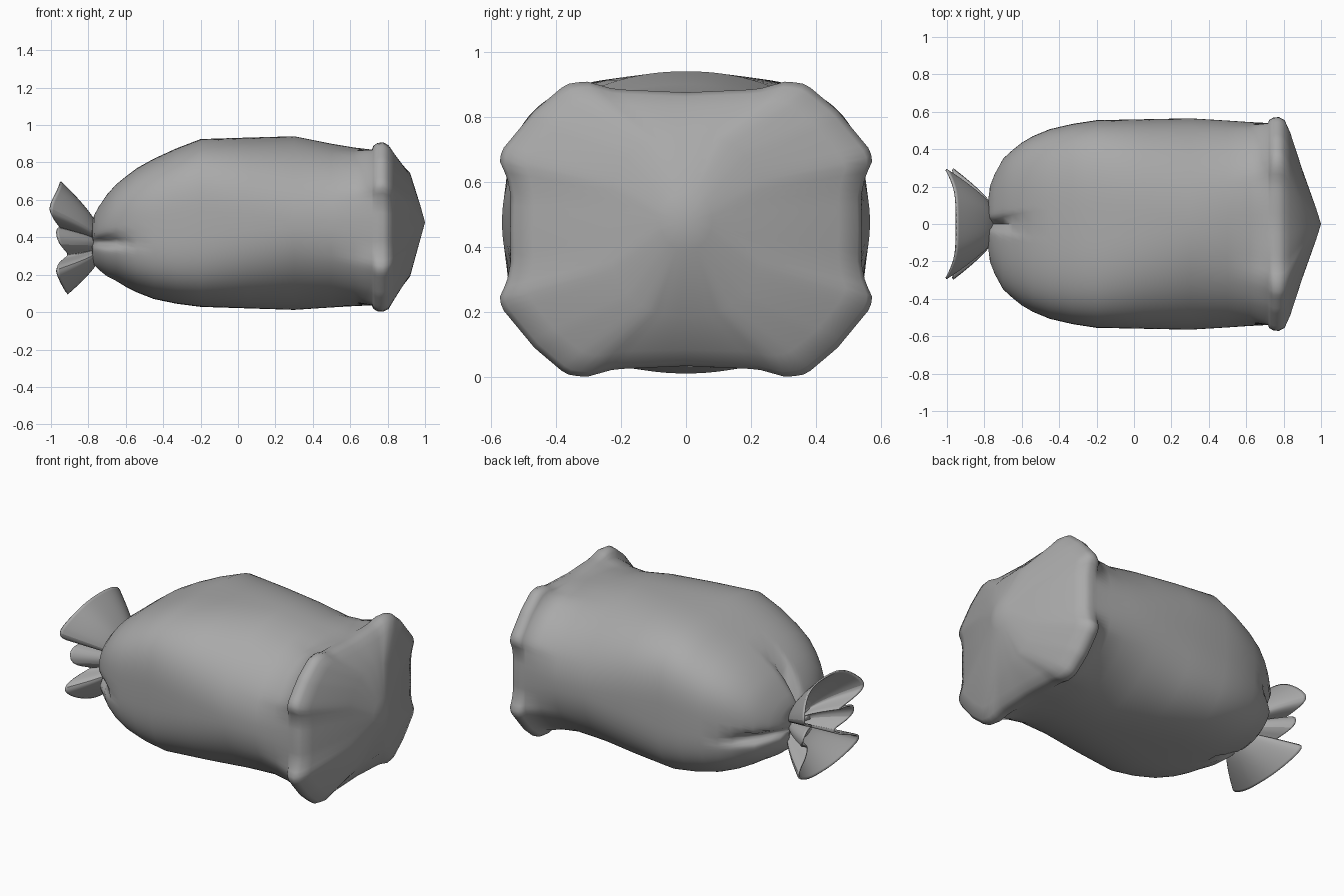
import bpy, bmesh, math
from mathutils import Vector

cube = bpy.data.objects.get("Cube")
if cube:
    bpy.data.objects.remove(cube, do_unlink=True)

GREY = (0.4, 0.4, 0.4, 1)
mat = bpy.data.materials.new("plain grey")
mat.use_nodes = True
mat.diffuse_color = GREY
mat.node_tree.nodes["Principled BSDF"].inputs["Base Color"].default_value = GREY


def loft(name, rings, angle, start=None, end=None):
    """Skin closed rings of points, optionally closing each end to a point."""
    bm = bmesh.new()
    rows = [[bm.verts.new(p) for p in ring] for ring in rings]
    n = len(rows[0])
    for a, b in zip(rows, rows[1:]):
        for i in range(n):
            j = (i + 1) % n
            bm.faces.new((a[i], a[j], b[j], b[i]))
    for row, tip in ((rows[0], start), (rows[-1], end)):
        if tip:
            v = bm.verts.new(tip)
            for i in range(n):
                bm.faces.new((row[i], row[(i + 1) % n], v))
    bmesh.ops.recalc_face_normals(bm, faces=bm.faces)
    mesh = bpy.data.meshes.new(name)
    bm.to_mesh(mesh)
    bm.free()
    mesh.materials.append(mat)
    obj = bpy.data.objects.new(name, mesh)
    bpy.context.collection.objects.link(obj)
    bpy.ops.object.select_all(action='DESELECT')
    obj.select_set(True)
    bpy.context.view_layer.objects.active = obj
    bpy.ops.object.shade_smooth_by_angle(angle=math.radians(angle))
    return obj


# Quarter outline of the flat end, from top to side, with a puffed corner
EAR = [(0, .42), (.22, .43), (.31, .455), (.37, .445), (.465, .365),
       (.56, .25), (.575, .215), (.55, .16), (.538, .1), (.54, 0)]
SEGMENTS = 128


def ear_point(c, s):
    """Where a ray in the first quadrant meets the ear outline."""
    for (y0, z0), (y1, z1) in zip(EAR, EAR[1:]):
        d0, d1 = c * z0 - s * y0, c * z1 - s * y1
        if d0 >= -1e-9 and d1 <= 1e-9:
            t = d0 / (d0 - d1)
            return y0 + (y1 - y0) * t, z0 + (z1 - z0) * t


def body_ring(x, ry, top, bottom, power, ear):
    mid, rz = (top + bottom) / 2, (top - bottom) / 2
    fold = .085 * max(0, min(1, (-.54 - x) / .16))
    ring = []
    for i in range(SEGMENTS):
        a = 2 * math.pi * i / SEGMENTS
        c, s = math.cos(a), math.sin(a)
        # rounded box section
        y = math.copysign(abs(c) ** (2 / power), c) * ry
        z = math.copysign(abs(s) ** (2 / power), s) * rz
        if ear:
            r = math.hypot(y, z)
            ey, ez = ear_point(abs(y) / r, abs(z) / r)
            y += (math.copysign(ey * ry / .54, y) - y) * ear
            z += (math.copysign(ez * rz / .42, z) - z) * ear
        # gathered folds beside, above and below the neck
        side = math.exp(-((z + mid - .375) / .025) ** 2)
        upright = math.exp(-(y / .025) ** 2)
        y -= math.copysign(min(abs(y) * .6, fold * side), y)
        z -= math.copysign(min(abs(z) * .6, fold * upright), z)
        ring.append((x, y, z + mid))
    return ring


# Bag body: x, half width, top, bottom, squareness, ear amount
stations = [(-.76, .09, .44, .29, 2, 0), (-.78, .14, .48, .27, 2.1, 0),
            (-.77, .21, .52, .25, 2.3, 0), (-.745, .27, .565, .225, 2.4, 0),
            (-.70, .35, .63, .19, 2.7, 0), (-.65, .395, .685, .165, 2.9, 0),
            (-.60, .435, .725, .135, 3, 0), (-.54, .47, .77, .105, 3.1, 0),
            (-.45, .507, .82, .07, 3.1, 0), (-.33, .535, .875, .045, 3.2, 0),
            (-.20, .555, .925, .028, 3.2, 0), (.05, .56, .933, .02, 2.6, 0),
            (.30, .565, .94, .012, 2.1, 0), (.50, .553, .9, .025, 2.15, 0),
            (.62, .545, .88, .032, 2.4, .1), (.715, .54, .868, .037, 2.7, .4),
            (.724, .54, .87, .036, 2.7, .75), (.745, .54, .873, .035, 2.7, .95),
            (.775, .54, .875, .035, 2.7, 1), (.805, .528, .862, .046, 2.7, .95),
            (.835, .47, .83, .085, 2.7, .8), (.92, .235, .745, .19, 2.4, .15),
            (.975, .08, .57, .39, 2, 0)]
loft("bag_body", [body_ring(*s) for s in stations], 70,
     start=(-.72, 0, .36), end=(1, 0, .48))

# Gathered tail: half of its rim, an arched flap above, a pleat at the side
# and a cupped flap below, mirrored across the middle
half = [(-.95, 0, .7), (-.95, .14, .69), (-.97, .23, .64), (-1.02, .32, .55),
        (-.98, .24, .49), (-.93, .08, .43), (-.98, .24, .47), (-.96, .27, .35),
        (-.89, .09, .31), (-.95, .18, .27), (-.98, .33, .23), (-.95, .25, .16),
        (-.92, .12, .105), (-.91, 0, .095)]
rim = half + [(x, -y, z) for x, y, z in reversed(half[1:-1])]
neck = Vector((-.73, 0, .355))


def tail_point(p, t):
    d = Vector(p) - neck
    spread = .18 + .82 * t ** .75
    return neck + Vector((d.x * t, d.y * spread, d.z * spread))


tail = loft("gathered_tail",
            [[tail_point(p, t) for p in rim] for t in (0, .2, .4, .6, .8, 1)], 60)
smooth = tail.modifiers.new("smooth", 'SUBSURF')
smooth.levels = smooth.render_levels = 2
thick = tail.modifiers.new("thickness", 'SOLIDIFY')
thick.thickness = .01
thick.offset = 0
